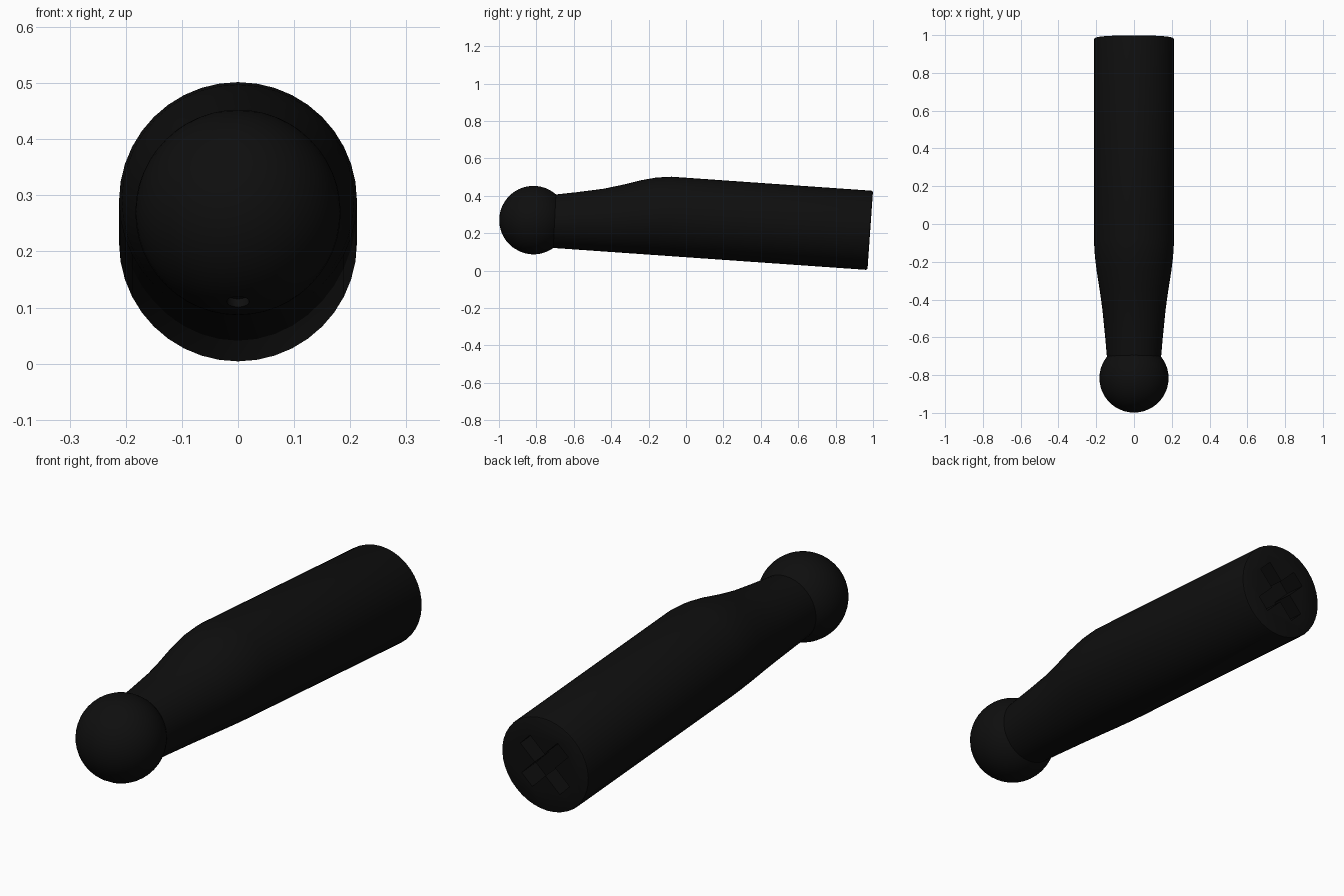
import bpy, bmesh, math
from mathutils import Matrix, Vector

if "Cube" in bpy.data.objects:
    bpy.data.objects.remove(bpy.data.objects["Cube"], do_unlink=True)

BLACK = bpy.data.materials.new("satin_black")
BLACK.use_nodes = True
COLOUR = (0.0045, 0.0045, 0.0045, 1)
BLACK.diffuse_color = COLOUR
BLACK.node_tree.nodes["Principled BSDF"].inputs["Base Color"].default_value = COLOUR

# The grip axis runs along local y, ending at the origin, and droops to the back
PLACE = Matrix.Translation((0, 0.985, 0.215)) @ Matrix.Rotation(math.radians(-4), 4, 'X')
RADIUS = 0.212


def make(name, bm):
    bmesh.ops.recalc_face_normals(bm, faces=bm.faces)
    mesh = bpy.data.meshes.new(name)
    bm.to_mesh(mesh)
    bm.free()
    mesh.materials.append(BLACK)
    obj = bpy.data.objects.new(name, mesh)
    bpy.context.collection.objects.link(obj)
    obj.matrix_world = PLACE
    return obj


def select(obj):
    bpy.ops.object.select_all(action='DESELECT')
    obj.select_set(True)
    bpy.context.view_layer.objects.active = obj


def cut(obj, cutter):
    cutter.hide_render = True
    bpy.context.view_layer.update()
    mod = obj.modifiers.new("cut", 'BOOLEAN')
    mod.operation, mod.solver, mod.object = 'DIFFERENCE', 'EXACT', cutter
    select(obj)
    bpy.ops.object.modifier_apply(modifier=mod.name)
    bpy.data.objects.remove(cutter, do_unlink=True)


def smooth(obj):
    select(obj)
    bpy.ops.object.shade_smooth_by_angle(angle=math.radians(35))


# Grip: round sections that all rest on one straight underside
sections = [(-1.76, 0.138), (-1.68, 0.144), (-1.58, 0.153), (-1.44, 0.167),
            (-1.34, 0.181), (-1.24, 0.197), (-1.16, 0.207), (-1.08, RADIUS),
            (-0.01, RADIUS), (-0.003, 0.21), (0, 0.204)]
SIDES = 40
bm = bmesh.new()
rings = []
for y, r in sections:
    centre = min(0, r - RADIUS) if y < -0.1 else 0
    angles = [2 * math.pi * i / SIDES for i in range(SIDES)]
    rings.append([bm.verts.new((r * math.cos(a), y, centre + r * math.sin(a))) for a in angles])
for a, b in zip(rings, rings[1:]):
    for i in range(SIDES):
        j = (i + 1) % SIDES
        bm.faces.new((a[i], a[j], b[j], b[i]))
bm.faces.new(rings[0])
bm.faces.new(rings[-1])
grip = make("grip", bm)

# Crossed socket slots in the back end
for angle in (45, -45):
    bm = bmesh.new()
    shape = Matrix.Rotation(math.radians(angle), 4, 'Y') @ Matrix.Diagonal((0.07, 0.2, 0.26, 1))
    bmesh.ops.create_cube(bm, size=1, matrix=shape)
    cut(grip, make("slot_cutter", bm))
smooth(grip)

# Ball at the front end
BALL = Vector((0, -1.80, -0.071))
bm = bmesh.new()
bmesh.ops.create_uvsphere(bm, u_segments=48, v_segments=24, radius=0.183,
                          matrix=Matrix.Translation(BALL))
ball = make("ball_end", bm)

# Small drain hole under the ball
bm = bmesh.new()
down = Vector((0, -0.42, -0.91)).normalized()
turn = down.to_track_quat('Z', 'Y').to_matrix().to_4x4()
bmesh.ops.create_cone(bm, cap_ends=True, segments=16, radius1=0.02, radius2=0.02, depth=0.04,
                      matrix=Matrix.Translation(BALL + down * 0.185) @ turn)
cut(ball, make("hole_cutter", bm))
smooth(ball)
